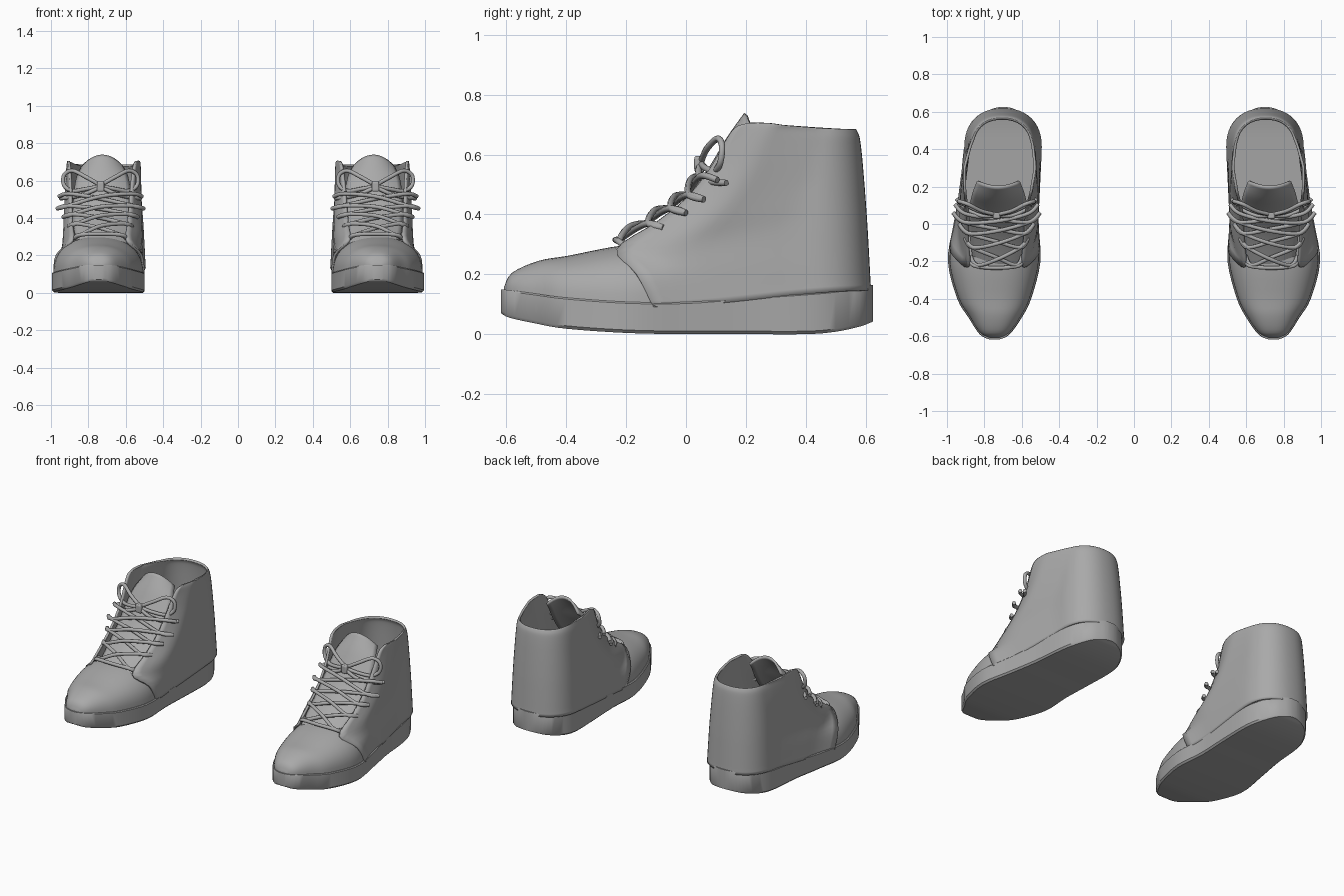
import bpy, bmesh, math

cube = bpy.data.objects.get("Cube")
if cube:
    bpy.data.objects.remove(cube)

grey = bpy.data.materials.new("plain_grey")
grey.use_nodes = True
grey.diffuse_color = (0.4, 0.4, 0.4, 1)
bsdf = next(n for n in grey.node_tree.nodes if n.type == 'BSDF_PRINCIPLED')
bsdf.inputs["Base Color"].default_value = grey.diffuse_color


def lerp(a, b, t):
    return a + (b - a) * t


def smooth_path(pts, steps=4):
    """Catmull-Rom interpolation of tuples of any length."""
    out = []
    for i in range(len(pts) - 1):
        p0, p1, p2 = pts[max(i - 1, 0)], pts[i], pts[i + 1]
        p3 = pts[min(i + 2, len(pts) - 1)]
        for k in range(steps):
            t = k / steps
            out.append(tuple(
                b + t / 2 * (c - a + t * (2 * a - 5 * b + 4 * c - d + t * (3 * (b - c) + d - a)))
                for a, b, c, d in zip(p0, p1, p2, p3)))
    return out + [tuple(pts[-1])]


def finish(obj, angle=40):
    bpy.ops.object.select_all(action='DESELECT')
    obj.select_set(True)
    bpy.context.view_layer.objects.active = obj
    bpy.ops.object.shade_smooth_by_angle(angle=math.radians(angle))


def loft(name, rows, side, closed=False, caps=(), thickness=0):
    """Skin equal-length rows of points; side mirrors x."""
    bm = bmesh.new()
    grid = [[bm.verts.new((x * side, y, z)) for x, y, z in row] for row in rows]
    n = len(grid[0])
    for a, b in zip(grid, grid[1:]):
        for j in range(n if closed else n - 1):
            k = (j + 1) % n
            bm.faces.new((a[j], a[k], b[k], b[j]))
    for c in caps:
        bm.faces.new(grid[c])
    bmesh.ops.recalc_face_normals(bm, faces=bm.faces)
    mesh = bpy.data.meshes.new(name)
    bm.to_mesh(mesh)
    bm.free()
    mesh.materials.append(grey)
    obj = bpy.data.objects.new(name, mesh)
    bpy.context.collection.objects.link(obj)
    finish(obj)
    if thickness:
        mod = obj.modifiers.new("thickness", 'SOLIDIFY')
        mod.thickness = thickness
        mod.offset = 0
    return obj


def lace(name, pts, side, radius=0.011):
    cu = bpy.data.curves.new(name, 'CURVE')
    cu.dimensions = '3D'
    cu.bevel_depth = radius
    cu.bevel_resolution = 2
    cu.use_fill_caps = True
    path = smooth_path(pts, 6)
    sp = cu.splines.new('POLY')
    sp.points.add(len(path) - 1)
    for p, (x, y, z) in zip(sp.points, path):
        p.co = ((LACE_X + x) * side, y, z, 1)
    cu.materials.append(grey)
    obj = bpy.data.objects.new(name, cu)
    bpy.context.collection.objects.link(obj)
    bpy.ops.object.select_all(action='DESELECT')
    obj.select_set(True)
    bpy.context.view_layer.objects.active = obj
    bpy.ops.object.convert(target='MESH')
    finish(bpy.context.object, 60)


LACE_X = 0.735

# Foot plan from toe to heel: y, inner x, outer x, sole bottom, sole top, toe box height
FOOT = smooth_path([
    (-.618, .72, .77, .07, .15, .155), (-.59, .665, .825, .055, .147, .205),
    (-.5, .6, .885, .035, .135, .245), (-.4, .55, .945, .018, .122, .262),
    (-.2, .5, .995, .004, .108, .298), (0, .51, .965, 0, .107, .3),
    (.2, .503, .93, 0, .122, .3), (.4, .5, .91, 0, .136, .3),
    (.5, .525, .88, .008, .145, .3), (.58, .58, .825, .025, .158, .3),
    (.615, .64, .76, .038, .164, .3), (.625, .68, .72, .042, .165, .3)])

# Shaft levels from sole to rim: front z, back z, front y, half width at the throat
LEVELS = smooth_path([
    (.09, .145, -.11, .236), (.2, .25, -.165, .226), (.28, .36, -.23, .146),
    (.37, .45, -.1, .15), (.45, .53, 0, .155), (.55, .6, .08, .16),
    (.64, .65, .13, .168), (.69, .67, .165, .175), (.705, .68, .21, .18)])

# Tongue centre line: y, z, half width, drop of the side edges
TONGUE = smooth_path([
    (-.24, .27, .13, .02), (-.1, .36, .15, .02), (0, .445, .155, .02),
    (.08, .55, .15, .02), (.14, .65, .135, .035), (.2, .735, .11, .065)])

# Lace crossings up the throat: y, z, reach to the side
EYELETS = [(-.22, .31, .14), (-.125, .37, .17), (-.05, .42, .2),
           (.01, .465, .232), (.055, .53, .222)]


def sole_row(y, xi, xo, zb, zt, h):
    e = 0.01
    return [(xi + e / 2, y, zt), (xi, y, zt - e / 2), (xi, y, zb + e), (xi + e, y, zb),
            (xo - e, y, zb), (xo, y, zb + e), (xo, y, zt - e / 2), (xo - e / 2, y, zt)]


def toe_row(y, xi, xo, zb, zt, h):
    c, w, e = (xi + xo) / 2, (xo - xi) / 2 * 0.965, 2 / 2.3
    row = []
    for i in range(25):
        a = math.pi * i / 24
        ca, sa = math.cos(a), abs(math.sin(a))
        row.append((c + w * math.copysign(abs(ca) ** e, ca), y * 0.985,
                    zt - 0.004 + (h - zt + 0.004) * sa ** e))
    return row


def shaft_row(zf, zb, yf, wf, v):
    yb, wm, wh = .612 - .05 * v, .212 - .025 * v, .2 - .042 * v
    cf, ch = lerp(.745, .725, v), lerp(.7, .705, v)
    bend = yb - wh
    half = []
    stations = [(lerp(yf, bend, i / 12), 1) for i in range(12)]
    for i in range(13):
        a = math.pi / 2 * i / 12
        stations.append((bend + wh * math.sin(a) ** .88, max(math.cos(a), 0) ** .88))
    for y, k in stations:
        t = (y - yf) / (yb - yf)
        w = (lerp(wf, wm, math.sin(math.pi / 2 * t / .3)) if t < .3
             else lerp(wm, wh, min((t - .3) / .4, 1)))
        s = t * t * (3 - 2 * t)
        half.append((lerp(cf, ch, min(t / .7, 1)), w * k, y, lerp(zf, zb, s)))
    return ([(c + w, y, z) for c, w, y, z in half]
            + [(c - w, y, z) for c, w, y, z in half[-2::-1]])


def tongue_row(y, z, w, drop):
    us = [i / 6 - 1 for i in range(13)]
    return [(.725 + w * u, y + .03 * u * u, z - drop * u * u) for u in us]


for label, side in (("left", 1), ("right", -1)):
    loft(label + "_sole", [sole_row(*r) for r in FOOT], side, closed=True, caps=(0, -1))
    loft(label + "_toe_box", [toe_row(*r) for r in FOOT if r[0] < -.04], side, caps=(0,))
    top = len(LEVELS) - 1
    loft(label + "_shaft", [shaft_row(*r, i / top) for i, r in enumerate(LEVELS)],
         side, thickness=.014)
    loft(label + "_tongue", [tongue_row(*r) for r in TONGUE], side, thickness=.014)

    # Straight bottom lace, then crossed pairs
    y, z, h = EYELETS[0]
    lace(label + "_lace_bar", [(-h, y + .02, z - .02), (-h * .8, y - .005, z),
                               (0, y - .015, z + .005),
                               (h * .8, y - .005, z), (h, y + .02, z - .02)], side)
    for i, (a, b) in enumerate(zip(EYELETS, EYELETS[1:])):
        for s in (1, -1):
            lift = .012 + .006 * s
            lace(f"{label}_lace_cross_{i}_{'a' if s > 0 else 'b'}", [
                (s * a[2], a[0] + .05, a[1] - .015), (s * a[2] * .75, a[0], a[1]),
                (0, (a[0] + b[0]) / 2 - lift, (a[1] + b[1]) / 2 + lift),
                (-s * b[2] * .75, b[0], b[1]), (-s * b[2], b[0] + .05, b[1] - .015)], side)

    # Bow: two loops, two tails and a knot
    for s, tag in ((1, "a"), (-1, "b")):
        lace(f"{label}_bow_loop_{tag}", [
            (0, .05, .575), (s * .08, .07, .62), (s * .15, .105, .653), (s * .195, .12, .63),
            (s * .195, .115, .575), (s * .15, .095, .545), (s * .08, .065, .555),
            (0, .05, .57)], side)
        lace(f"{label}_bow_tail_{tag}", [
            (0, .045, .565), (s * .08, .045, .53), (s * .16, .08, .51),
            (s * .215, .135, .505)], side)
    bpy.ops.mesh.primitive_cube_add(size=1, location=(LACE_X * side, .045, .568))
    knot = bpy.context.object
    knot.name = label + "_bow_knot"
    knot.scale = (.04, .035, .055)
    knot.data.materials.append(grey)
    bevel = knot.modifiers.new("round", 'BEVEL')
    bevel.width = .2
    bevel.segments = 3
    finish(knot)
